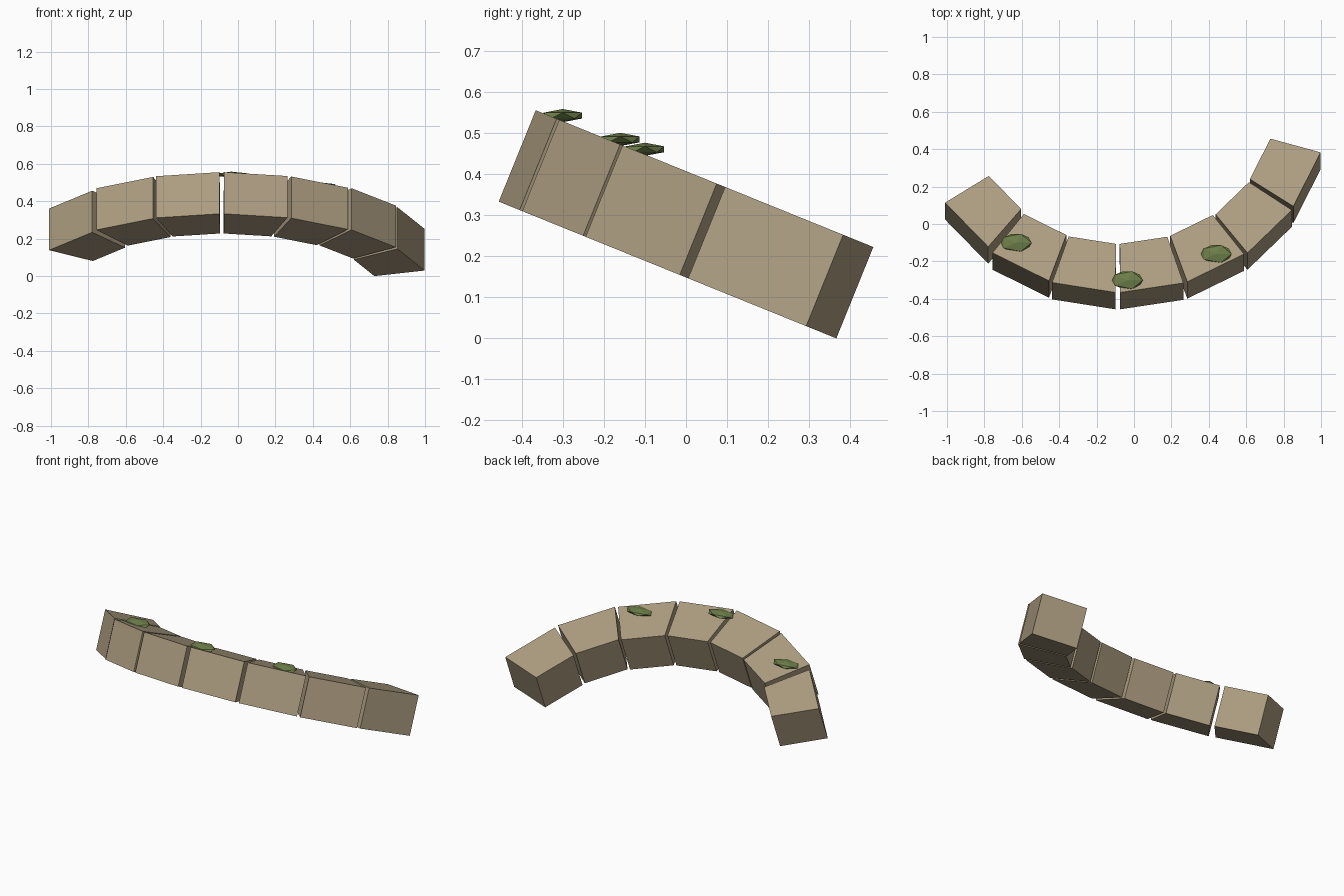
import bpy, bmesh
from math import sin, cos, radians
from mathutils import Vector, Matrix

if "Cube" in bpy.data.objects:
    bpy.data.objects.remove(bpy.data.objects["Cube"], do_unlink=True)


def material(name, rgb):
    m = bpy.data.materials.new(name)
    m.use_nodes = True
    m.diffuse_color = (*rgb, 1)
    m.node_tree.nodes["Principled BSDF"].inputs["Base Color"].default_value = (*rgb, 1)
    return m


stone = material("tan stone", (0.42, 0.34, 0.22))
moss = material("moss green", (0.16, 0.22, 0.07))


def add_object(name, bm, mat):
    bmesh.ops.recalc_face_normals(bm, faces=bm.faces)
    mesh = bpy.data.meshes.new(name)
    bm.to_mesh(mesh)
    bm.free()
    mesh.materials.append(mat)
    obj = bpy.data.objects.new(name, mesh)
    bpy.context.collection.objects.link(obj)
    return obj


# Tilted frame holding the ring: origin is the ring centre on the top plane
OUTER, INNER, THICK = 1.127, 0.847, 0.24
HALF = radians(8.75)
tilt = Matrix.Rotation(radians(-22.05), 4, "X")
rim = Vector((-0.083, -0.366, 0.555))
frame = Matrix.Translation(rim) @ tilt @ Matrix.Translation((0, OUTER, 0))


# Wedge-shaped arch stones, (angle round the ring, inward slip)
def arch_stone(index, angle, slip):
    bm = bmesh.new()
    corners = [(OUTER, -HALF), (OUTER, HALF), (INNER, HALF), (INNER, -HALF)]
    top = [bm.verts.new((r * sin(a), slip - r * cos(a), 0)) for r, a in corners]
    face = bm.faces.new(top)
    ext = bmesh.ops.extrude_face_region(bm, geom=[face], use_keep_orig=True)
    low = [v for v in ext["geom"] if isinstance(v, bmesh.types.BMVert)]
    bmesh.ops.translate(bm, verts=low, vec=(0, 0, -THICK))
    bm.transform(frame @ Matrix.Rotation(radians(angle), 4, "Z"))
    add_object(f"arch_stone_{index}", bm, stone)


stones = [(-47.8, 0.018), (-28.1, 0.004), (-9.6, 0), (9.2, 0),
          (27.8, 0), (46.2, -0.006), (64.8, 0)]
for i, (angle, slip) in enumerate(stones, 1):
    arch_stone(i, angle, slip)


# Flat faceted moss clumps resting level on the stones
def moss_clump(index, x, y, z):
    bm = bmesh.new()
    bmesh.ops.create_icosphere(bm, subdivisions=1, radius=1)
    bm.transform(Matrix.Translation((x, y, z)) @ Matrix.Diagonal((0.092, 0.055, 0.016, 1)))
    add_object(f"moss_clump_{index}", bm, moss)


for i, spot in enumerate([(-0.63, -0.10, 0.46), (-0.035, -0.30, 0.542),
                          (0.44, -0.16, 0.484)], 1):
    moss_clump(i, *spot)
